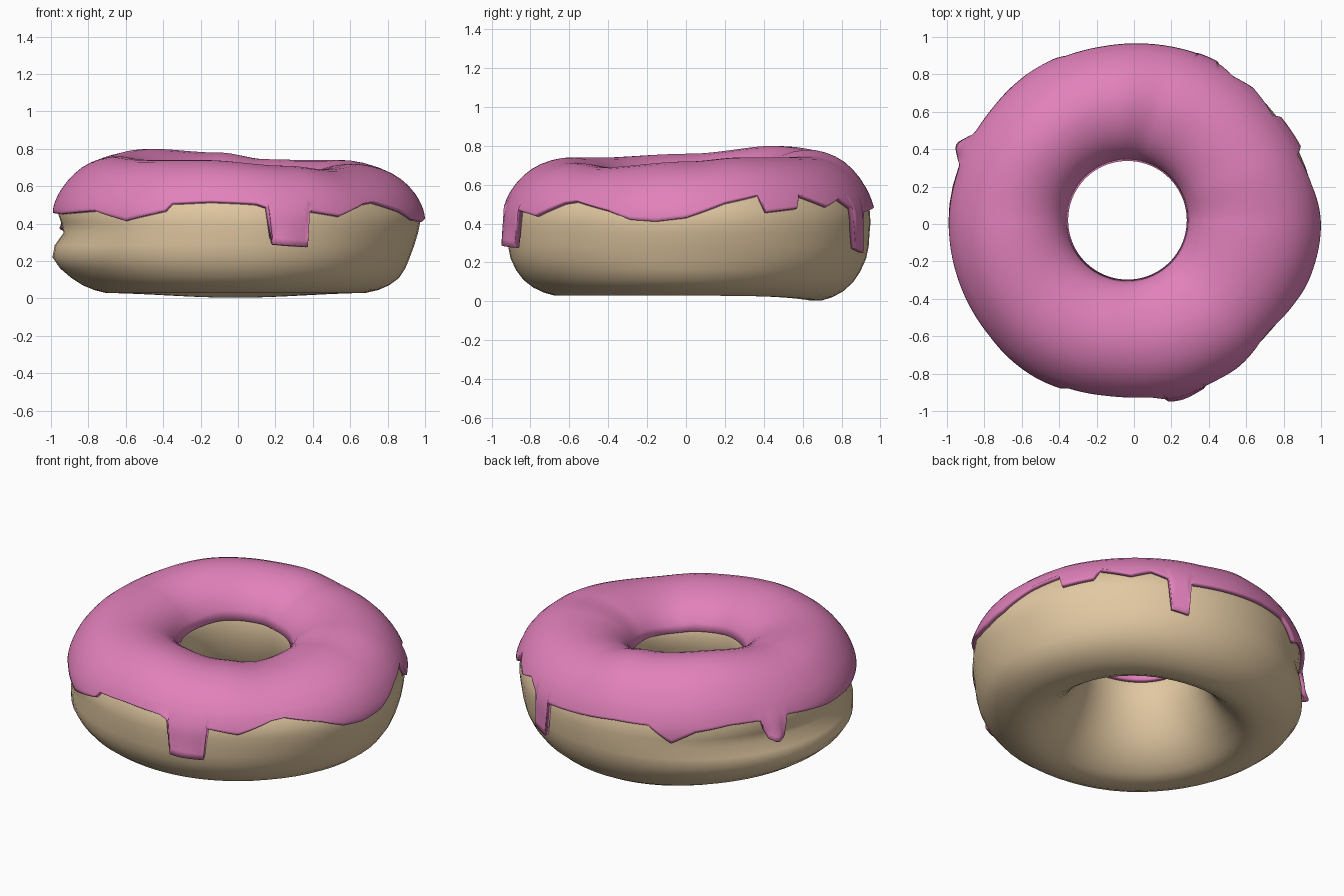
import bpy, math

if "Cube" in bpy.data.objects:
    bpy.data.objects.remove(bpy.data.objects["Cube"])

# closed dough cross-section (radius, height): inner wall, over the top, down the outside, underneath
PROFILE = [(.335, .49), (.38, .61), (.49, .685), (.64, .71), (.785, .67), (.89, .58), (.95, .46),
           (.95, .35), (.93, .22), (.86, .11), (.75, .045), (.63, .03), (.52, .09), (.43, .19), (.36, .34)]
# values by angle (degrees)
TOP = [(0, .72), (25, .74), (50, .74), (75, .745), (97, .78), (135, .80), (180, .76), (225, .74),
       (255, .74), (295, .71), (318, .69)]
OUTER = [(0, .97), (45, .95), (90, .945), (135, .96), (180, .97), (225, .955), (270, .92), (315, .92)]
EDGE = [(0, .43), (12, .51), (23, .55), (25, .46), (36, .48), (38, .55), (49, .49), (56, .53), (62, .48),
        (63, .27), (69, .25), (70, .46), (85, .48), (100, .50), (112, .50), (120, .40), (128, .47),
        (140, .50), (151, .50), (153, .39), (156, .37), (159, .39), (161, .50), (180, .46), (197, .45),
        (218, .47), (232, .415), (246, .47), (248, .51), (261, .52), (276, .51), (280, .49), (281, .29),
        (293, .275), (294, .47), (305, .44), (317, .51), (322, .52), (335, .47), (343, .42), (351, .41)]


def lookup(table, deg, smooth=True):
    deg %= 360
    pts = table + [(360, table[0][1])]
    for (a, va), (b, vb) in zip(pts, pts[1:]):
        if a <= deg <= b:
            f = (deg - a) / (b - a)
            if smooth:
                f = f * f * (3 - 2 * f)
            return va + (vb - va) * f


def bump(deg, centre, width):
    d = (deg - centre + 180) % 360 - 180
    return math.exp(-(d / width) ** 2)


def section(deg, t):
    # smooth curve through the cross-section, adjusted for this angle
    n, i = len(PROFILE), math.floor(t)
    f = t - i
    p = [PROFILE[(i + k) % n] for k in (-1, 0, 1, 2)]
    r, z = (.5 * (2 * p[1][c] + (p[2][c] - p[0][c]) * f
                  + (2 * p[0][c] - 5 * p[1][c] + 4 * p[2][c] - p[3][c]) * f * f
                  + (3 * p[1][c] - p[0][c] - 3 * p[2][c] + p[3][c]) * f ** 3) for c in (0, 1))
    if r > .6:
        r = .6 + (r - .6) * (lookup(OUTER, deg) - .6) / .35
    if z > .4:
        z = .4 + (z - .4) * (lookup(TOP, deg) - .425) / .31
    elif z < .2:
        z -= .03 * bump(deg, 90, 40) * (1 - z / .2)
    if r > .8:
        waist = math.exp(-((z - .36) / .07) ** 2)
        low = math.exp(-((z - .22) / .11) ** 2)
        r += bump(deg, 175, 45) * (.045 * low - .05 * waist) - .03 * low * bump(deg, 0, 35)
    return r, z


def place(deg, r, z):
    # the hole sits slightly off centre
    w = max(0, min(1, (.9 - r) / .55))
    a = math.radians(deg)
    return (r * math.cos(a) - .035 * w, r * math.sin(a) + .02 * w, z)


def icing_point(deg, t):
    # point on the section pushed outwards
    r, z = section(deg, t)
    (r0, z0), (r1, z1) = section(deg, t - .05), section(deg, t + .05)
    l = math.hypot(r1 - r0, z1 - z0)
    return r - .025 * (z1 - z0) / l, z + .025 * (r1 - r0) / l


def make(name, columns, closed, colour):
    n, m = len(columns), len(columns[0])
    verts = [v for col in columns for v in col]
    faces = [(i * m + j, i * m + (j + 1) % m, (i + 1) % n * m + (j + 1) % m, (i + 1) % n * m + j)
             for i in range(n) for j in range(m if closed else m - 1)]
    mesh = bpy.data.meshes.new(name)
    mesh.from_pydata(verts, [], faces)
    mesh.update()
    ob = bpy.data.objects.new(name, mesh)
    bpy.context.collection.objects.link(ob)
    mat = bpy.data.materials.new(name + "_colour")
    mat.diffuse_color = colour
    mat.use_nodes = True
    mat.node_tree.nodes["Principled BSDF"].inputs["Base Color"].default_value = mat.diffuse_color
    mesh.materials.append(mat)
    return ob


def shade(ob, angle):
    bpy.ops.object.select_all(action='DESELECT')
    ob.select_set(True)
    bpy.context.view_layer.objects.active = ob
    bpy.ops.object.shade_smooth_by_angle(angle=math.radians(angle))


# dough ring
dough_cols = [[place(d, *section(d, k / 2)) for k in range(len(PROFILE) * 2)] for d in range(0, 360, 6)]
dough = make("dough", dough_cols, True, (.76, .58, .36, 1))
shade(dough, 60)

# icing shell with a ragged edge and three drips
icing_cols = []
for d in range(0, 360):
    col = [icing_point(d, .3 + 4.9 * k / 14) for k in range(15)]
    r0, z0 = col[-1]
    edge = lookup(EDGE, d, False)
    blob = .055 * bump(d, 156, 3.5)
    flare = .025 * bump(d, 285, 7)
    reach = r0
    for k in range(1, 9):
        z = z0 + (edge - z0) * k / 8
        lo, hi = 4.5, 8.5
        for _ in range(18):
            mid = (lo + hi) / 2
            lo, hi = (mid, hi) if icing_point(d, mid)[1] > z else (lo, mid)
        reach = max(reach, icing_point(d, lo)[0])   # drips hang straight down
        col.append((reach + (blob + flare) * (k / 8) ** 2, z))
    icing_cols.append([place(d, r, z) for r, z in col])
icing = make("icing", icing_cols, False, (.76, .22, .50, 1))
thick = icing.modifiers.new("thickness", 'SOLIDIFY')
thick.thickness = .025
thick.offset = -1
shade(icing, 45)
